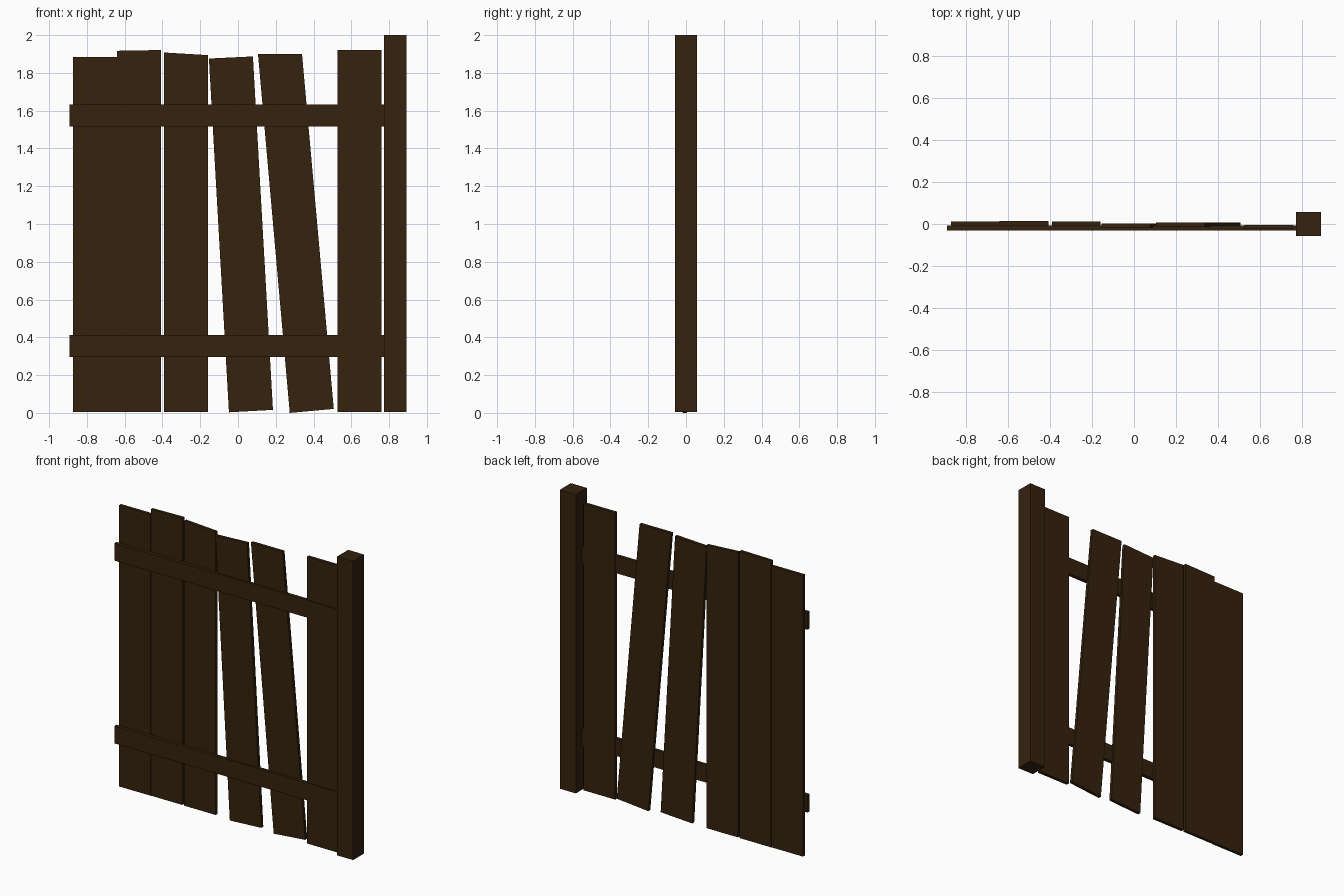
import bpy, bmesh

if "Cube" in bpy.data.objects:
    bpy.data.objects.remove(bpy.data.objects["Cube"])

wood = bpy.data.materials.new("dark brown wood")
wood.diffuse_color = (0.035, 0.016, 0.0045, 1)
wood.use_nodes = True
wood.node_tree.nodes["Principled BSDF"].inputs["Base Color"].default_value = wood.diffuse_color


def slab(name, corners, y0, y1):
    """Extrude a four-cornered front outline (x, z) from y0 back to y1."""
    bm = bmesh.new()
    face = bm.faces.new([bm.verts.new((x, y0, z)) for x, z in corners])
    ext = bmesh.ops.extrude_face_region(bm, geom=[face])
    moved = [v for v in ext["geom"] if isinstance(v, bmesh.types.BMVert)]
    bmesh.ops.translate(bm, verts=moved, vec=(0, y1 - y0, 0))
    bmesh.ops.recalc_face_normals(bm, faces=bm.faces)
    mesh = bpy.data.meshes.new(name)
    bm.to_mesh(mesh)
    bm.free()
    mesh.materials.append(wood)
    obj = bpy.data.objects.new(name, mesh)
    bpy.context.collection.objects.link(obj)
    return obj


def box(name, x0, x1, z0, z1, y0, y1):
    return slab(name, [(x0, z0), (x1, z0), (x1, z1), (x0, z1)], y0, y1)


# Planks: bottom left x, top left x, bottom z (left, right), top z (left, right), front y
W, T = 0.233, 0.021
planks = [
    (-0.873, -0.873, 0.006, 0.006, 1.883, 1.883, -0.008),
    (-0.640, -0.640, 0.006, 0.006, 1.917, 1.921, -0.006),
    (-0.392, -0.392, 0.006, 0.006, 1.908, 1.894, -0.008),
    (-0.048, -0.154, 0.003, 0.016, 1.876, 1.887, -0.018),
    (0.274, 0.106, 0.000, 0.021, 1.899, 1.899, -0.015),
    (0.526, 0.526, 0.006, 0.006, 1.920, 1.920, -0.025),
]
for i, (xb, xt, bl, br, tl, tr, y) in enumerate(planks):
    slab(f"plank_{i + 1}", [(xb, bl), (xb + W, br), (xt + W, tr), (xt, tl)], y, y + T)

# Two rails across the front, running into the post
for name, z in (("lower_rail", 0.297), ("upper_rail", 1.517)):
    box(name, -0.891, 0.80, z, z + 0.116, -0.031, -0.008)

# Square end post
box("post", 0.773, 0.891, 0.005, 2.0, -0.058, 0.058)
